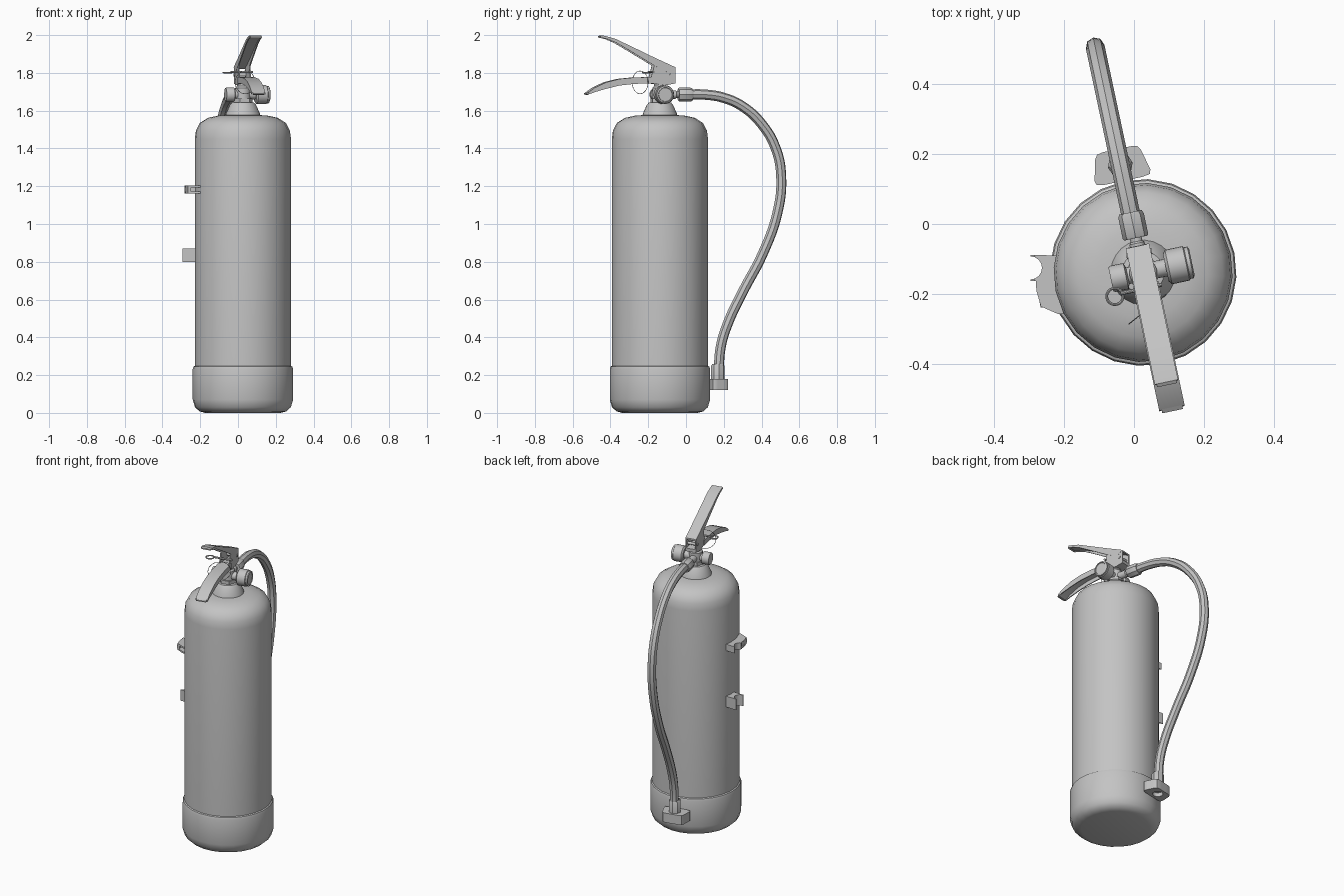
import bpy, bmesh
from math import sin, cos, pi, radians
from mathutils import Matrix, Vector

if "Cube" in bpy.data.objects:
    bpy.data.objects.remove(bpy.data.objects["Cube"])

grey = bpy.data.materials.new("plain grey")
COLOUR = (0.55, 0.55, 0.55, 1)
grey.diffuse_color = COLOUR
grey.use_nodes = True
grey.node_tree.nodes["Principled BSDF"].inputs["Base Color"].default_value = COLOUR

# The valve, levers and hose share one plane, turned about the tank axis
CX, CY, TURN = 0.026, -0.138, radians(12)
HEAD = Matrix.Translation((CX, CY, 0)) @ Matrix.Rotation(TURN, 4, "Z")
ALONG_X = Matrix.Rotation(pi / 2, 4, "Y")
ALONG_Y = Matrix.Rotation(-pi / 2, 4, "X")


def local(y):
    """World y on the hose plane to distance from the tank axis."""
    return (y - CY) / cos(TURN)


def finish(name, bm, matrix=HEAD, angle=35):
    bmesh.ops.recalc_face_normals(bm, faces=bm.faces)
    mesh = bpy.data.meshes.new(name)
    bm.to_mesh(mesh)
    bm.free()
    mesh.shade_smooth()
    mesh.set_sharp_from_angle(angle=radians(angle))
    mesh.materials.append(grey)
    obj = bpy.data.objects.new(name, mesh)
    bpy.context.collection.objects.link(obj)
    obj.matrix_world = matrix
    return obj


def loft(name, rings, matrix=HEAD, closed=False):
    bm = bmesh.new()
    loops = [[bm.verts.new(p) for p in ring] for ring in rings]
    pairs = list(zip(loops, loops[1:]))
    if closed:
        pairs.append((loops[-1], loops[0]))
    else:
        bm.faces.new(loops[0])
        bm.faces.new(loops[-1])
    for a, b in pairs:
        for i in range(len(a)):
            j = (i + 1) % len(a)
            bm.faces.new((a[i], a[j], b[j], b[i]))
    return finish(name, bm, matrix)


def circle(r, z, n):
    return [(r * cos(2 * pi * i / n), r * sin(2 * pi * i / n), z) for i in range(n)]


def lathe(name, profile, n=24, place=Matrix()):
    return loft(name, [circle(r, z, n) for r, z in profile], HEAD @ place)


def side_plate(name, outline, x0, x1):
    """Extrude a (world y, z) outline sideways between x0 and x1."""
    return loft(name, [[(x, local(y), z) for y, z in outline] for x in (x0, x1)])


def flat_plate(name, outline, z0, z1):
    return loft(name, [[(x, y, z) for x, y in outline] for z in (z0, z1)], Matrix())


def tube(name, points, radius, cyclic=False):
    curve = bpy.data.curves.new(name, "CURVE")
    curve.dimensions = "3D"
    curve.bevel_depth = radius
    curve.bevel_resolution = 2
    curve.resolution_u = 6
    curve.use_fill_caps = True
    spline = curve.splines.new("BEZIER")
    spline.bezier_points.add(len(points) - 1)
    for knot, p in zip(spline.bezier_points, points):
        knot.co = p
        knot.handle_left_type = knot.handle_right_type = "AUTO"
    spline.use_cyclic_u = cyclic
    temp = bpy.data.objects.new(name + "_path", curve)
    bpy.context.collection.objects.link(temp)
    bpy.context.view_layer.update()
    graph = bpy.context.evaluated_depsgraph_get()
    mesh = bpy.data.meshes.new_from_object(temp.evaluated_get(graph))
    bm = bmesh.new()
    bm.from_mesh(mesh)
    bpy.data.objects.remove(temp)
    bpy.data.meshes.remove(mesh)
    return finish(name, bm)


# Tank, foot and neck
lathe("tank", [(0.255, 0.2), (0.255, 1.45), (0.249, 1.495), (0.228, 1.535),
               (0.185, 1.562), (0.13, 1.574), (0.08, 1.577)])
lathe("foot", [(0.2, 0), (0.23, 0.008), (0.254, 0.03), (0.266, 0.07),
               (0.266, 0.232), (0.262, 0.245), (0.25, 0.252)])
lathe("neck", [(0.095, 1.565), (0.09, 1.585), (0.07, 1.63), (0.06, 1.642), (0.04, 1.645)])

# Valve body with its side fittings
lathe("valve_nut", [(0.052, 1.64), (0.052, 1.665)], 6)
lathe("valve_body", [(0.04, 1.66), (0.04, 1.72), (0.032, 1.73), (0.032, 1.77)], 16)
port = Matrix.Translation((0, 0, 1.685))
lathe("gauge_stem", [(0.025, 0), (0.025, 0.08)], 16, port @ ALONG_X)
lathe("gauge", [(0.04, 0.066), (0.05, 0.074), (0.05, 0.125), (0.046, 0.128),
                (0.046, 0.138), (0.038, 0.142), (0.036, 0.138)], 24, port @ ALONG_X)
lathe("side_plug", [(0.035, -0.094), (0.038, -0.088), (0.038, -0.05),
                    (0.024, -0.045), (0.024, 0)], 20, port @ ALONG_X)
lathe("hose_stem", [(0.022, 0), (0.022, 0.085), (0.017, 0.09), (0.017, 0.11)], 16, port @ ALONG_Y)
lathe("hose_nut", [(0.034, 0.1), (0.037, 0.105), (0.037, 0.165), (0.033, 0.175)], 8, port @ ALONG_Y)

# Bracket cheeks holding the levers
cheek = [(-0.2, 1.745), (-0.11, 1.735), (-0.062, 1.745), (-0.062, 1.828),
         (-0.09, 1.84), (-0.175, 1.838)]
for side, x in (("left", 0.027), ("right", -0.033)):
    side_plate(side + "_cheek", cheek, x, x + 0.006)
side_plate("bracket_base", [(-0.2, 1.745), (-0.11, 1.735), (-0.062, 1.745),
                            (-0.062, 1.765), (-0.2, 1.775)], -0.03, 0.03)

# Upper lever: a channel with a top skin and side flanges
top_edge = [(-0.063, 1.83), (-0.18, 1.884), (-0.3, 1.942), (-0.38, 1.98), (-0.425, 1.993), (-0.45, 1.999)]
skin = [(y, z - 0.01) for y, z in top_edge]
flange = [(-0.1, 1.8), (-0.18, 1.842), (-0.3, 1.915), (-0.375, 1.959), (-0.42, 1.978), (-0.452, 1.986)]
side_plate("upper_lever_skin", top_edge + skin[::-1], -0.033, 0.033)
side_plate("upper_lever_tip", [(-0.45, 1.999), (-0.459, 1.994), (-0.458, 1.985), (-0.445, 1.985)], -0.029, 0.029)
for side, x in (("left", 0.028), ("right", -0.034)):
    side_plate(side + "_upper_flange", top_edge + flange[::-1], x, x + 0.006)

# Lower carrying lever
top_edge = [(-0.17, 1.778), (-0.28, 1.776), (-0.36, 1.768), (-0.43, 1.75), (-0.49, 1.722), (-0.524, 1.697)]
skin = [(y, z - 0.01) for y, z in top_edge]
flange = [(-0.17, 1.745), (-0.28, 1.742), (-0.36, 1.733), (-0.43, 1.716), (-0.49, 1.698), (-0.526, 1.685)]
side_plate("lower_lever_skin", top_edge + skin[::-1], -0.036, 0.036)
side_plate("lower_lever_tip", [(-0.522, 1.699), (-0.533, 1.692), (-0.533, 1.685), (-0.522, 1.684)], -0.03, 0.03)
for side, x in (("left", 0.031), ("right", -0.037)):
    side_plate(side + "_lower_flange", top_edge + flange[::-1], x, x + 0.006)

# Safety pin, pull ring and seal loop
pin_y = -0.045
lathe("safety_pin", [(0.006, -0.075), (0.006, 0.045)], 10,
      Matrix.Translation((0, pin_y, 1.805)) @ ALONG_X)
lathe("lever_pivot", [(0.009, -0.037), (0.009, 0.037)], 12,
      Matrix.Translation((0, 0.055, 1.79)) @ ALONG_X)
ring = [Vector(p) + Vector((-0.093, -0.05, 0)) for p in circle(0.023, 1.802, 8)]
tube("pull_ring", ring, 0.004, True)
loop = [(-0.01 + 0.06 * cos(a), -0.105 + 0.03 * cos(a), 1.75 + 0.06 * sin(a))
        for a in (pi * i / 4 for i in range(8))]
tube("seal_loop", loop, 0.0015, True)

# Hose
path = [(-0.01, 1.685), (0.1, 1.685), (0.2, 1.668), (0.3, 1.622), (0.4, 1.53),
        (0.475, 1.4), (0.504, 1.25), (0.484, 1.06), (0.405, 0.84), (0.3, 0.64),
        (0.22, 0.47), (0.184, 0.35), (0.172, 0.2)]
tube("hose", [(0, local(y), z) for y, z in path], 0.027)

# Nozzle and its holder on the foot
end = local(0.168)
lathe("nozzle", [(0.03, 0.17), (0.036, 0.175), (0.036, 0.25), (0.03, 0.258)], 8,
      Matrix.Translation((0, end, 0)))
lathe("nozzle_plug", [(0.031, 0.145), (0.031, 0.18)], 24, Matrix.Translation((0, end, 0)))


def holder_edge(z):
    clamp = lambda t: max(-1, min(1, 1.3 * t))
    edge = [(clamp(x), clamp(y)) for x, y, _ in circle(1, 0, 24)]
    return [(0.074 * x * (1 - 0.15 * y), end + 0.046 * y, z) for x, y in edge]


hole = [[(x, y + end, z) for x, y, z in circle(0.03, h, 24)] for h in (0.18, 0.12)]
loft("nozzle_holder", [holder_edge(0.12), holder_edge(0.18)] + hole, HEAD, True)

# Hose clips on the right flank of the tank
bite = [(-0.295 + 0.033 * sin(a), -0.125 + 0.033 * cos(a))
        for a in (pi * i / 8 for i in range(9))]
fork = [(-0.215, -0.09), (-0.295, -0.088)] + bite + [(-0.295, -0.163), (-0.215, -0.163)]
flat_plate("lower_clip", fork, 0.8, 0.87)
flat_plate("upper_clip_fork", [(max(x, -0.283), y) for x, y in fork], 1.162, 1.204)
arm = [(-0.215, -0.155), (-0.28, -0.155), (-0.278, -0.19), (-0.265, -0.235),
       (-0.215, -0.257), (-0.19, -0.257)]
flat_plate("upper_clip_top", arm, 1.194, 1.204)
flat_plate("upper_clip_bottom", arm, 1.162, 1.172)
for name, at in (("outer", -0.272), ("inner", -0.212)):
    flat_plate("upper_clip_" + name + "_post",
               [(at - 0.008, -0.165), (at + 0.008, -0.165),
                (at + 0.022, -0.238), (at + 0.006, -0.238)], 1.17, 1.196)
